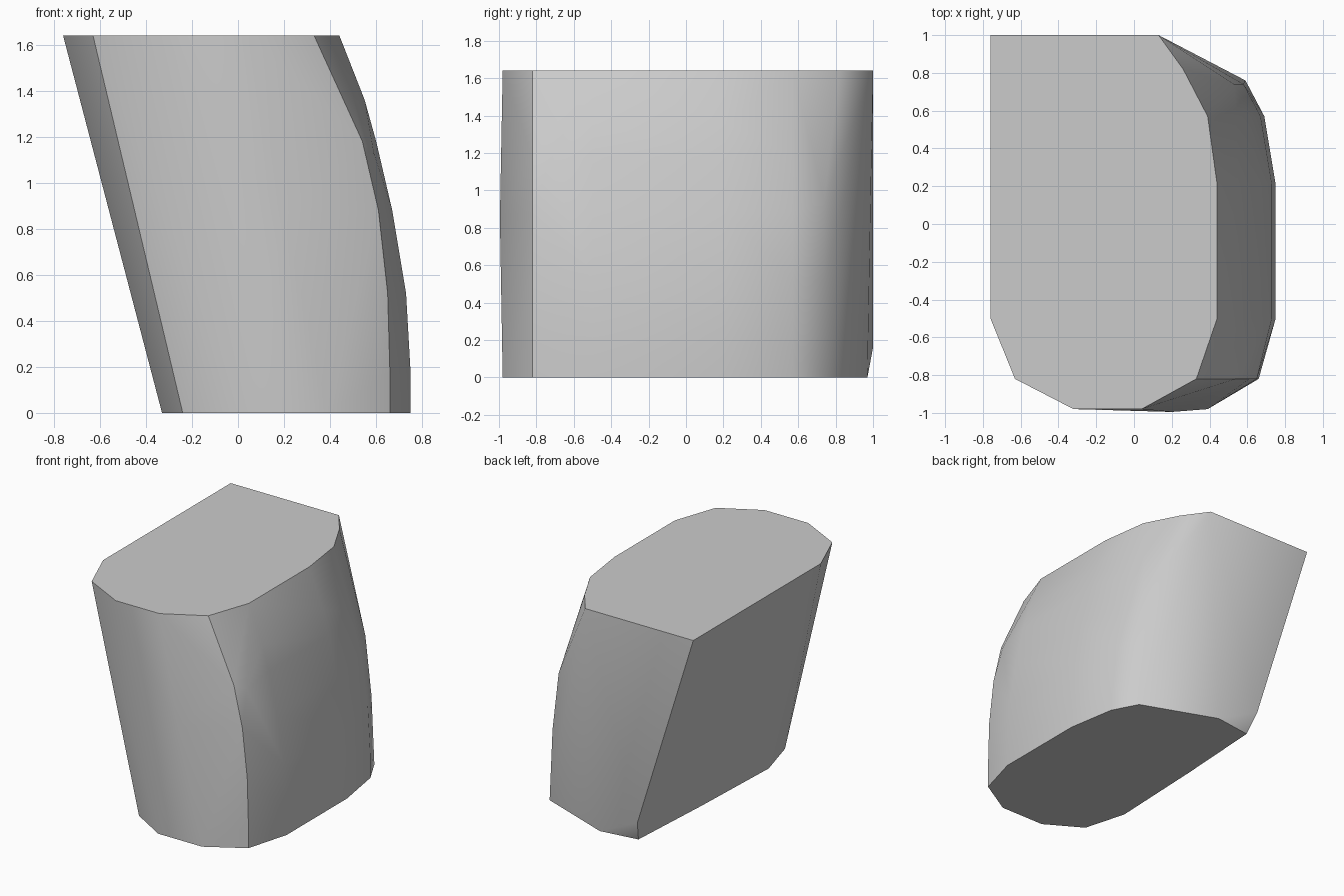
import bpy, bmesh, math

cube = bpy.data.objects.get("Cube")
if cube:
    bpy.data.objects.remove(cube, do_unlink=True)

HEIGHT = 1.64

# Outlines of the two flat ends
bottom = [(0.75, -0.5), (0.75, 0.21), (0.69, 0.57), (0.59, 0.76), (0.03, 0.97),
          (-0.26, 0.93), (-0.28, 0.62), (-0.3, 0.25), (-0.33, -0.5),
          (-0.24, -0.82), (0.03, -0.98), (0.39, -0.98), (0.66, -0.82)]
top = [(0.44, -0.5), (0.44, 0.21), (0.39, 0.57), (0.26, 0.82), (0.13, 1.0),
       (-0.76, 1.0), (-0.76, -0.5), (-0.63, -0.82), (-0.32, -0.98),
       (0.04, -0.98), (0.33, -0.82)]

# Bulging side: height, reach of the side, reach of the front corner
bulge = [(0.17, 0.75, 0.66), (0.52, 0.73, 0.65), (0.88, 0.67, 0.61), (1.18, 0.6, 0.54)]

points = [(x, y, 0) for x, y in bottom] + [(x, y, HEIGHT) for x, y in top]
for z, side, corner in bulge:
    points += [(side, -0.5, z), (side, 0.21, z), (side - 0.06, 0.57, z), (corner, -0.82, z)]
points += [(0.55, -0.5, 1.36), (0.55, 0.21, 1.36),
           (0.59, -0.74, 1.13), (0.58, 0.74, 0.52), (0.53, 0.74, 0.95),
           (-0.3, 1.0, 0.16), (0.2, -0.995, 0.85)]

# Wrap the outlines in one closed skin
bm = bmesh.new()
for p in points:
    bm.verts.new(p)
hull = bmesh.ops.convex_hull(bm, input=bm.verts)
loose = {g for g in hull["geom_interior"] + hull["geom_unused"]
         if isinstance(g, bmesh.types.BMVert)}
bmesh.ops.delete(bm, geom=list(loose), context="VERTS")
bmesh.ops.dissolve_limit(bm, angle_limit=math.radians(1), verts=bm.verts, edges=bm.edges)
bmesh.ops.recalc_face_normals(bm, faces=bm.faces)
mesh = bpy.data.meshes.new("leaning_block")
bm.to_mesh(mesh)
bm.free()

block = bpy.data.objects.new("leaning_block", mesh)
bpy.context.collection.objects.link(block)

# Plain grey
grey = bpy.data.materials.new("plain_grey")
grey.use_nodes = True
colour = (0.6, 0.6, 0.6, 1)
grey.diffuse_color = colour
grey.node_tree.nodes["Principled BSDF"].inputs["Base Color"].default_value = colour
mesh.materials.append(grey)

bpy.ops.object.select_all(action="DESELECT")
block.select_set(True)
bpy.context.view_layer.objects.active = block
bpy.ops.object.shade_smooth_by_angle(angle=math.radians(30))
